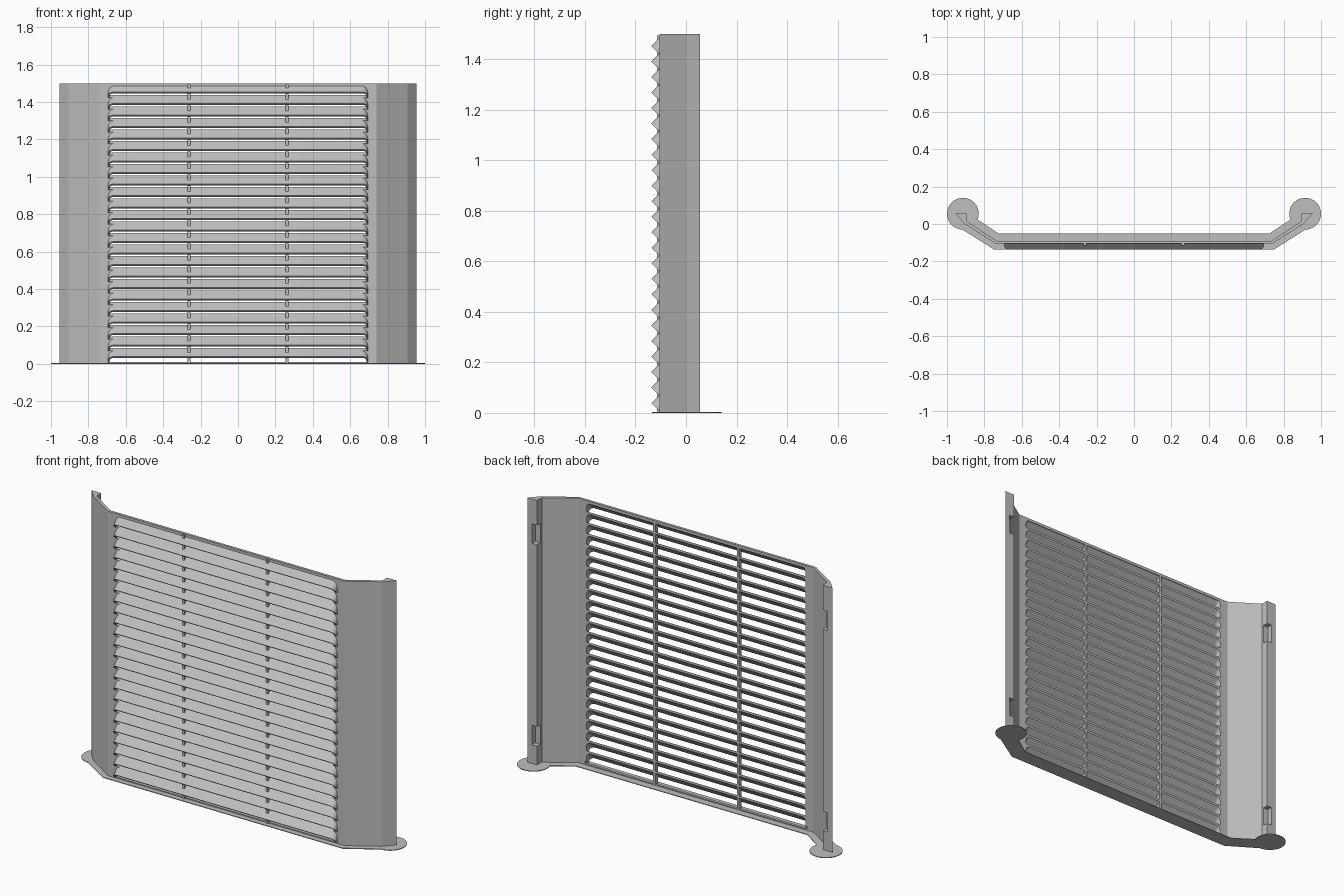
import bpy, bmesh, math
from mathutils import Vector

old = bpy.data.objects.get("Cube")
if old:
    bpy.data.objects.remove(old)

grey = bpy.data.materials.new("plain grey")
grey.use_nodes = True
COLOUR = (0.52, 0.52, 0.52, 1)
grey.diffuse_color = COLOUR
grey.node_tree.nodes["Principled BSDF"].inputs["Base Color"].default_value = COLOUR

HEIGHT = 1.5
FRONT, BACK = -0.105, -0.09      # faces of the sheet
HALF = 0.695                     # half width of the louvred window
PITCH, COUNT = 0.0615, 24


def finish(name, bm, smooth=False):
    bmesh.ops.recalc_face_normals(bm, faces=bm.faces)
    mesh = bpy.data.meshes.new(name)
    bm.to_mesh(mesh)
    bm.free()
    mesh.materials.append(grey)
    ob = bpy.data.objects.new(name, mesh)
    bpy.context.collection.objects.link(ob)
    if smooth:
        bpy.ops.object.select_all(action='DESELECT')
        ob.select_set(True)
        bpy.context.view_layer.objects.active = ob
        bpy.ops.object.shade_smooth_by_angle(angle=math.radians(35))
    return ob


def prism(bm, outline, z0, z1):
    low = [bm.verts.new((x, y, z0)) for x, y in outline]
    high = [bm.verts.new((x, y, z1)) for x, y in outline]
    bm.faces.new(low)
    bm.faces.new(high)
    for i in range(len(low)):
        j = (i + 1) % len(low)
        bm.faces.new((low[i], low[j], high[j], high[i]))


def box(bm, x0, x1, y0, y1, z0, z1):
    prism(bm, [(x0, y0), (x1, y0), (x1, y1), (x0, y1)], z0, z1)


# Notch cutter for the hook pockets on the inner back corner of each post
bm = bmesh.new()
for s in (-1, 1):
    for z in (0.11, 1.25):
        box(bm, *sorted((s * 0.88, s * 0.925)), 0.024, 0.08, z, z + 0.11)
cutter = finish("notch_cutter", bm)
cutter.hide_render = True
cutter.hide_viewport = True

# Bent side wings, each ending in a post
WING = [(HALF, FRONT), (0.74, FRONT), (0.905, 0), (0.955, 0.055),
        (0.895, 0.055), (0.893, 0.013), (0.735, BACK), (HALF, BACK)]
for side, s in (("left", 1), ("right", -1)):
    bm = bmesh.new()
    prism(bm, [(s * x, y) for x, y in WING], 0, HEIGHT)
    wing = finish(side + "_wing", bm)
    cut = wing.modifiers.new("pockets", 'BOOLEAN')
    cut.operation = 'DIFFERENCE'
    cut.solver = 'EXACT'
    cut.object = cutter

# Rails above and below the louvres
for name, z0, z1 in (("bottom_rail", 0, 0.01), ("top_rail", 1.484, HEIGHT)):
    bm = bmesh.new()
    box(bm, -HALF, HALF, FRONT, BACK, z0, z1)
    finish(name, bm)

# Two upright bars behind the louvres
for side, s in (("left", 1), ("right", -1)):
    bm = bmesh.new()
    box(bm, s * 0.262 - 0.007, s * 0.262 + 0.007, -0.114, BACK, 0.005, 1.495)
    finish(side + "_bar", bm)

# Louvre hood: a rounded arch pushed out and down at 45 degrees
LIP_Y = -0.137
DEPTH, RADIUS, THICK = 0.0435, 0.03, 0.009
LIP_Z = 0.008 + PITCH / 2


def arch(inset):
    r, c = RADIUS - inset, HALF - RADIUS
    half = [(HALF - inset, -DEPTH)]
    for i in range(8):
        a = math.pi / 2 * i / 7
        half.append((c + r * math.cos(a), -RADIUS + r * math.sin(a)))
    return half + [(-x, v) for x, v in reversed(half)]


def lip_point(p):
    k = p[1] * math.sqrt(0.5)
    return Vector((p[0], LIP_Y - k, LIP_Z + k))


def at_depth(p, y):
    q = lip_point(p)
    return q + Vector((0, 1, 1)) * (y - q.y)


bm = bmesh.new()
outer, inner = arch(0), arch(THICK)
rings = [[bm.verts.new(lip_point(p)) for p in outer],
         [bm.verts.new(at_depth(p, BACK)) for p in outer],
         [bm.verts.new(at_depth(p, BACK)) for p in inner],
         [bm.verts.new(lip_point(p)) for p in inner]]
for a, b in zip(rings, rings[1:] + rings[:1]):
    for i in range(len(a) - 1):
        bm.faces.new((a[i], a[i + 1], b[i + 1], b[i]))
for i in (0, -1):
    bm.faces.new([r[i] for r in rings])

# Sheet left in the corners between neighbouring hoods
for s in (-1, 1):
    arc = [(s * x, v) for x, v in outer[1:9]] + [(s * HALF, 0)]
    f = [bm.verts.new(at_depth(p, FRONT)) for p in arc]
    b = [bm.verts.new(at_depth(p, BACK)) for p in arc]
    for i in range(len(arc) - 2):
        bm.faces.new((f[-1], f[i], f[i + 1]))
        bm.faces.new((b[-1], b[i + 1], b[i]))
    for i in range(len(arc)):
        j = (i + 1) % len(arc)
        bm.faces.new((f[i], f[j], b[j], b[i]))
louvres = finish("louvres", bm, smooth=True)
rows = louvres.modifiers.new("rows", 'ARRAY')
rows.count = COUNT
rows.use_relative_offset = False
rows.use_constant_offset = True
rows.constant_offset_displace = (0, 0, PITCH)
louvres.modifiers.move(louvres.modifiers.find("rows"), 0)

# Thin foot brim that follows the sheet
BRIM = 0.004
half = [(0.75, -0.135), (0.965, 0.0), (0.86, 0.04), (0.725, -0.05)]
bm = bmesh.new()
prism(bm, half[:2] + half[2:] + [(-x, y) for x, y in reversed(half)], 0, BRIM)
finish("foot_brim", bm)

# Round foot pads under the posts
for side, s in (("left", 1), ("right", -1)):
    bm = bmesh.new()
    ring = [(s * 0.915 + 0.085 * math.cos(math.tau * i / 48),
             0.055 + 0.085 * math.sin(math.tau * i / 48)) for i in range(48)]
    prism(bm, ring, 0, BRIM)
    finish(side + "_foot_pad", bm, smooth=True)
